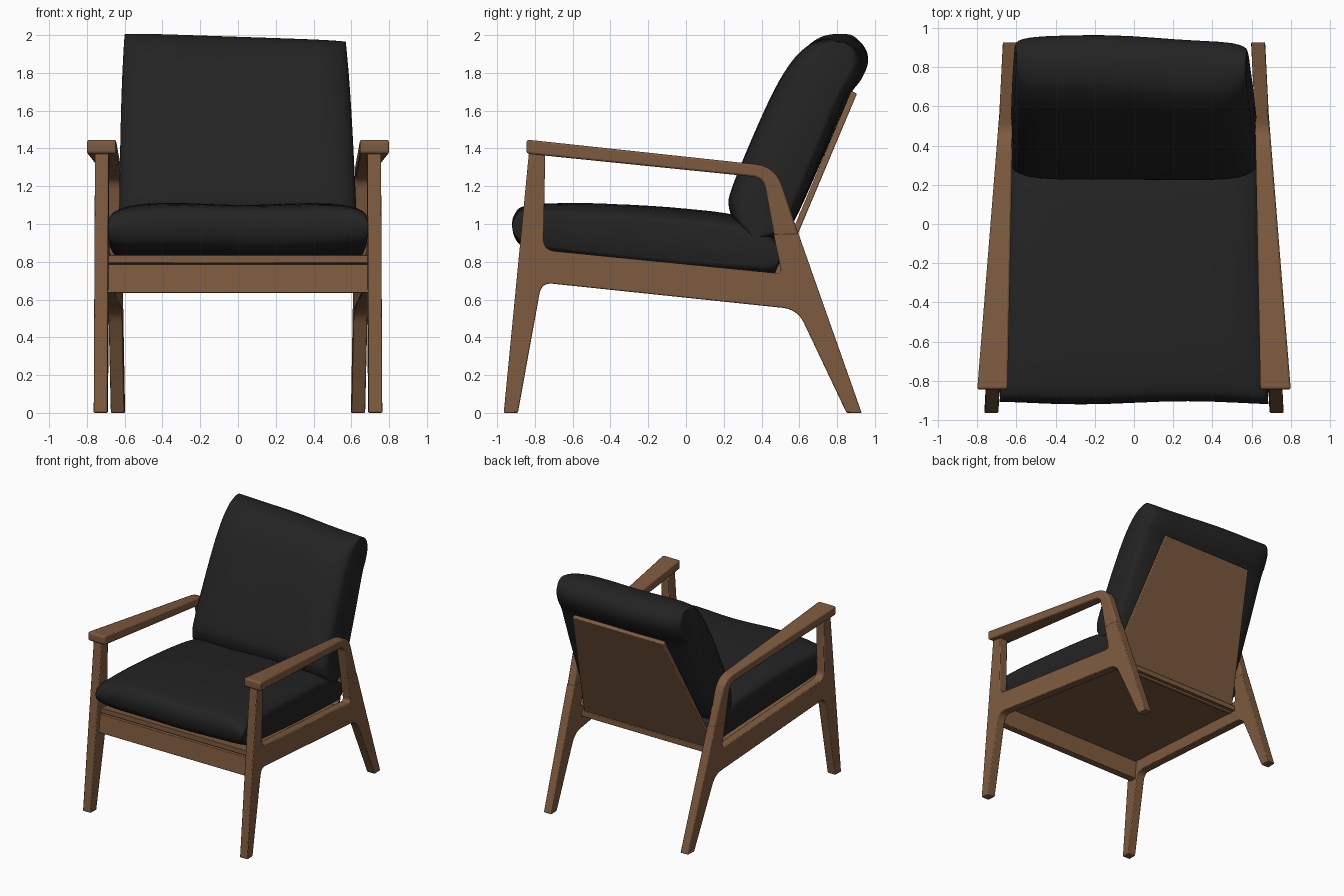
import bpy, bmesh, math
from mathutils import Vector

if "Cube" in bpy.data.objects:
    bpy.data.objects.remove(bpy.data.objects["Cube"])


def material(name, col):
    m = bpy.data.materials.new(name)
    m.diffuse_color = (*col, 1)
    m.use_nodes = True
    m.node_tree.nodes["Principled BSDF"].inputs["Base Color"].default_value = m.diffuse_color
    return m


WOOD = material("brown wood", (0.21, 0.105, 0.05))
CLOTH = material("black upholstery", (0.017, 0.017, 0.017))


def finish(name, bm, mat, angle=35):
    bmesh.ops.recalc_face_normals(bm, faces=bm.faces[:])
    me = bpy.data.meshes.new(name)
    bm.to_mesh(me)
    bm.free()
    me.materials.append(mat)
    ob = bpy.data.objects.new(name, me)
    bpy.context.collection.objects.link(ob)
    bpy.ops.object.select_all(action='DESELECT')
    ob.select_set(True)
    bpy.context.view_layer.objects.active = ob
    bpy.ops.object.shade_smooth_by_angle(angle=math.radians(angle))
    return ob


def fillet(pts):
    """Points (y, z[, r]): round the corners that have a radius."""
    out = []
    for i, p in enumerate(pts):
        c = Vector(p[:2])
        if len(p) < 3:
            out.append(c)
            continue
        a = c + (Vector(pts[i - 1][:2]) - c).normalized() * p[2]
        b = c + (Vector(pts[(i + 1) % len(pts)][:2]) - c).normalized() * p[2]
        for k in range(7):
            t = k / 6
            out.append(a * (1 - t) ** 2 + c * 2 * t * (1 - t) + b * t * t)
    return out


def prism(name, pts, x0, x1, bevel=0.006, mirror=False):
    """Side profile extruded between x0(y, z) and x1(y, z)."""
    prof = fillet(pts)
    bm = bmesh.new()
    a = [bm.verts.new((x0(*p), *p)) for p in prof]
    b = [bm.verts.new((x1(*p), *p)) for p in prof]
    bm.faces.new(a)
    bm.faces.new(b[::-1])
    for i in range(len(a)):
        bm.faces.new((a[i - 1], a[i], b[i], b[i - 1]))
    ob = finish(name, bm, WOOD)
    if bevel:
        m = ob.modifiers.new("bevel", 'BEVEL')
        m.width, m.segments, m.angle_limit = bevel, 2, math.radians(40)
    if mirror:
        ob.modifiers.new("mirror", 'MIRROR')
    return ob


def smooth_loop(pts, n=5):
    """Closed Catmull-Rom curve through the points."""
    P = [Vector(p) for p in pts]
    out = []
    for i in range(len(P)):
        a, b, c, d = P[i - 1], P[i], P[(i + 1) % len(P)], P[(i + 2) % len(P)]
        for k in range(n):
            t = k / n
            out.append(0.5 * (2 * b + (c - a) * t + (2 * a - 5 * b + 4 * c - d) * t * t
                              + (3 * b - a - 3 * c + d) * t ** 3))
    return out


def cushion(name, pts, c0, c1, shape):
    """Pillow: side profile lofted across x, thinned about line c0-c1 at the ends."""
    c0, d = Vector(c0), (Vector(c1) - Vector(c0)).normalized()
    prof = smooth_loop(pts)
    half = [0, 0.2, 0.4, 0.6, 0.75, 0.86, 0.93, 0.97, 0.99, 1]
    us = [-u for u in half[:0:-1]] + half
    bm = bmesh.new()
    rings = []
    for u in us:
        s = 0.58 + 0.42 * (1 - abs(u) ** 7) ** 0.5
        ring = []
        for p in prof:
            along = c0 + d * (p - c0).dot(d)
            q = along + (p - along) * s
            ring.append(bm.verts.new(shape(u, q.x, q.y)))
        rings.append(ring)
    for r, q in zip(rings, rings[1:]):
        for i in range(len(r)):
            bm.faces.new((r[i - 1], r[i], q[i], q[i - 1]))
    bm.faces.new(rings[0])
    bm.faces.new(rings[-1])
    return finish(name, bm, CLOTH, 50)


# side frames: front leg, side rail, rear leg and lower rear post
mid = lambda y: 0.68 - 0.05 * y
prism("side_frame",
      [(-0.965, 0), (-0.89, 0), (-0.765, 0.69, 0.06), (0.59, 0.548, 0.08), (0.85, 0),
       (0.93, 0), (0.595, 0.95), (0.463, 0.95), (0.506, 0.737, 0.03), (-0.755, 0.862, 0.06),
       (-0.745, 1.385), (-0.83, 1.395)],
      lambda y, z: mid(y) - 0.036, lambda y, z: mid(y) + 0.036, mirror=True)

# armrests, wide at the front, bending down into the rear post
prism("armrest",
      [(-0.845, 1.372, 0.02), (0.41, 1.245, 0.06), (0.465, 0.94), (0.598, 0.94),
       (0.475, 1.305, 0.11), (-0.845, 1.447, 0.02)],
      lambda y, z: 0.645 - 0.028 * (y + 0.84) / 1.4,
      lambda y, z: 0.80 - 0.112 * (y + 0.84) / 1.4, 0.01, mirror=True)

# front rail and seat board between the frames
inner = lambda y: mid(y) - 0.03
prism("front_rail", [(-0.86, 0.636), (-0.80, 0.636), (-0.785, 0.785), (-0.845, 0.785)],
      lambda y, z: -inner(y), lambda y, z: inner(y), 0.004)
prism("seat_board", [(-0.835, 0.793), (0.50, 0.655), (0.50, 0.70), (-0.835, 0.835)],
      lambda y, z: -inner(y), lambda y, z: inner(y), 0.004)

# tapered back panel
back_w = lambda y, z: 0.615 - 0.195 * (z - 0.65) / 1.05
prism("back_panel", [(0.432, 0.65), (0.465, 0.645), (0.905, 1.69), (0.875, 1.705)],
      lambda y, z: -back_w(y, z), back_w, 0.006)

# seat cushion
cushion("seat_cushion",
        [(-0.91, 0.96), (-0.90, 1.045), (-0.82, 1.095), (-0.5, 1.105), (0, 1.075), (0.3, 1.03),
         (0.46, 0.94), (0.50, 0.85), (0.47, 0.735), (0.3, 0.735), (-0.3, 0.79),
         (-0.75, 0.84), (-0.87, 0.885)],
        (-0.9, 0.96), (0.5, 0.85),
        lambda u, y, z: (u * (0.645 - 0.045 * y), y + 0.008 * math.sin(4 * u),
                         z + 0.006 * math.sin(5 * u + 3 * y)))


# back cushion, leaning on the panel, slightly lopsided at the top
def back_shape(u, y, z):
    t = max(0, z - 1.0)
    w = 0.63 - 0.03 * t - 0.015 * t ** 4
    return (u * w - 0.015 * t,
            y - 0.018 * u * t + 0.012 * t * (1 - u * u) * math.cos(3 * u + 0.6),
            z - 0.02 * t * u - 0.012 * t)


cushion("back_cushion",
        [(0.23, 1.08), (0.25, 1.21), (0.43, 1.63), (0.55, 1.85), (0.65, 1.96), (0.74, 2.0),
         (0.85, 1.995), (0.93, 1.94), (0.95, 1.86), (0.915, 1.77), (0.85, 1.67), (0.71, 1.33),
         (0.57, 1.01), (0.50, 0.94), (0.38, 0.93), (0.28, 0.99)],
        (0.38, 0.95), (0.83, 1.95), back_shape)
